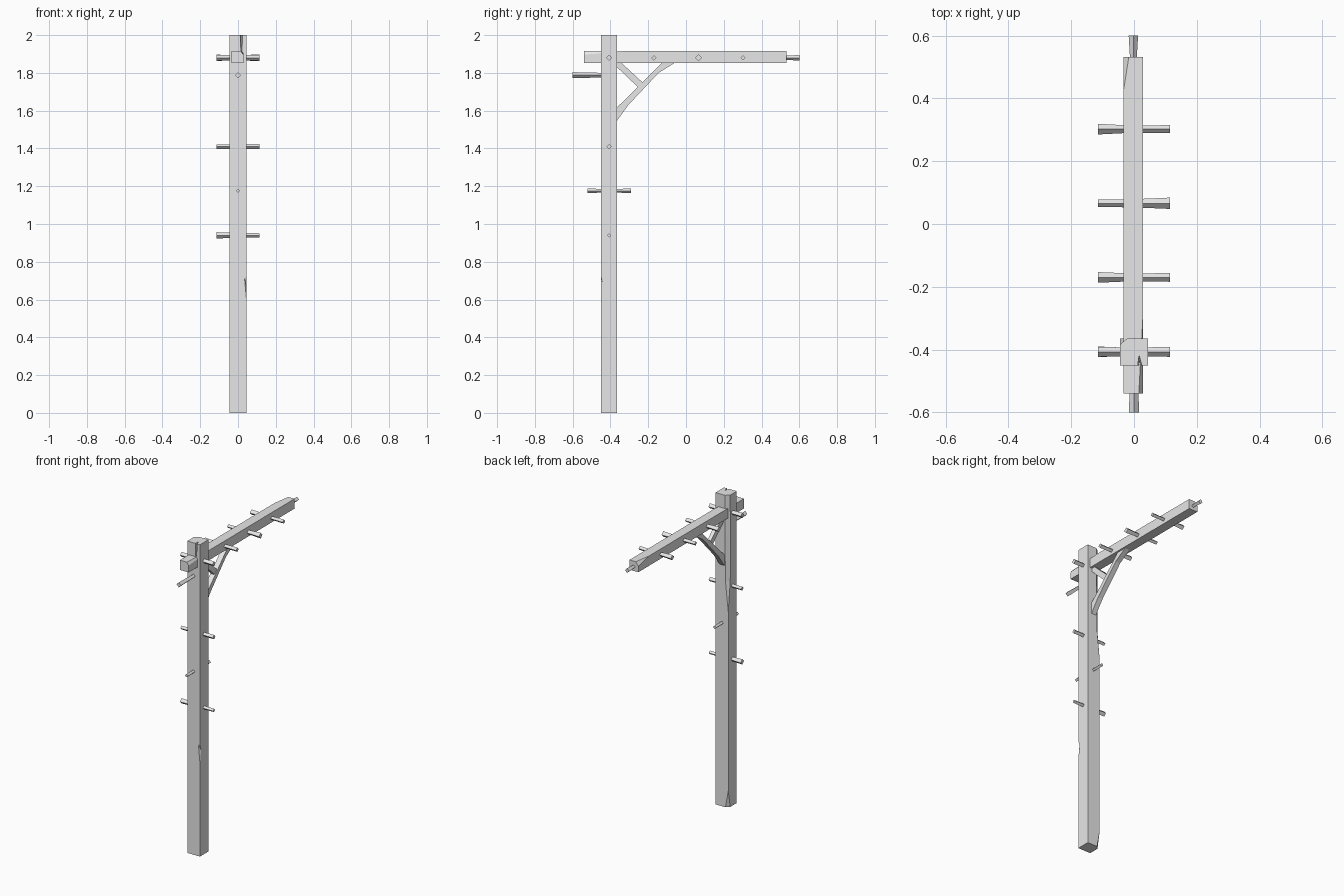
import bpy, bmesh
from mathutils import Vector

old = bpy.data.objects.get("Cube")
if old:
    bpy.data.objects.remove(old, do_unlink=True)

GREY = (0.8, 0.8, 0.8, 1)
wood = bpy.data.materials.new("weathered grey")
wood.use_nodes = True
wood.diffuse_color = GREY
wood.node_tree.nodes["Principled BSDF"].inputs["Base Color"].default_value = GREY


def finish(bm, name):
    bmesh.ops.recalc_face_normals(bm, faces=bm.faces[:])
    mesh = bpy.data.meshes.new(name)
    bm.to_mesh(mesh)
    bm.free()
    mesh.materials.append(wood)
    obj = bpy.data.objects.new(name, mesh)
    bpy.context.scene.collection.objects.link(obj)
    return obj


def hull(name, points):
    bm = bmesh.new()
    verts = [bm.verts.new(p) for p in points]
    bmesh.ops.convex_hull(bm, input=verts)
    return finish(bm, name)


def box(name, xs, ys, zs):
    return hull(name, [(x, y, z) for x in xs for y in ys for z in zs])


def chip(target, points):
    """Carve a wedge, given by its corners, out of a timber."""
    cutter = hull("chip_cutter", points)
    cutter.hide_render = True
    mod = target.modifiers.new("chip", 'BOOLEAN')
    mod.operation = 'DIFFERENCE'
    mod.solver = 'EXACT'
    mod.object = cutter
    bpy.context.view_layer.objects.active = target
    bpy.ops.object.modifier_apply(modifier=mod.name)
    bpy.data.objects.remove(cutter, do_unlink=True)


def peg(name, start, end, radii):
    """Four-sided peg with one diamond ring per radius."""
    start, end = Vector(start), Vector(end)
    axis = (end - start).normalized()
    up = Vector((0, 0, 1))
    side = axis.cross(up)
    bm = bmesh.new()
    rings = []
    for i, r in enumerate(radii):
        c = start.lerp(end, i / (len(radii) - 1))
        rings.append([bm.verts.new(c + d * r) for d in (up, side, -up, -side)])
    for a, b in zip(rings, rings[1:]):
        for k in range(4):
            n = (k + 1) % 4
            bm.faces.new((a[k], a[n], b[n], b[k]))
    bm.faces.new(rings[0])
    bm.faces.new(rings[-1])
    return finish(bm, name)


def plank(name, outline, half):
    """Extrude a side outline (y, z) across x."""
    bm = bmesh.new()
    face = bm.faces.new([bm.verts.new((-half, y, z)) for y, z in outline])
    new = bmesh.ops.extrude_face_region(bm, geom=[face])["geom"]
    bmesh.ops.translate(bm, vec=(2 * half, 0, 0),
                        verts=[v for v in new if isinstance(v, bmesh.types.BMVert)])
    return finish(bm, name)


# Upright post with worn corners
POST_Y = -0.407
post = box("post", (-0.045, 0.045), (-0.45, -0.364), (0, 2))


def back_corner(z, dx, dy):
    return [(-0.055, -0.354, z), (-0.045 + dx, -0.354, z), (-0.055, -0.364 - dy, z)]


chip(post, back_corner(2.02, 0.036, 0.028) + back_corner(1.45, 0.03, 0.03)
     + [(-0.046, -0.363, 1.24)])
chip(post, back_corner(-0.02, 0.034, 0.034) + [(-0.046, -0.363, 0.12)])
chip(post, [(0.05, -0.455, 0.74), (0.03, -0.455, 0.73),
            (0.05, -0.432, 0.66), (0.05, -0.455, 0.51)])
chip(post, [(0.01, -0.46, 2.01), (0.028, -0.46, 2.01),
            (0.016, -0.415, 2.01), (0.018, -0.455, 1.84)])

# Cross beam with worn ends
beam = box("beam", (-0.034, 0.028), (-0.54, 0.532), (1.852, 1.915))
chip(beam, [(0.035, -0.55, 1.925), (0.008, -0.55, 1.925), (0.035, -0.55, 1.885),
            (0.029, -0.27, 1.916)])
chip(beam, [(-0.044, 0.54, 1.925), (-0.008, 0.54, 1.925), (-0.044, 0.54, 1.875),
            (-0.035, 0.41, 1.916)])

# Curved brace and its short strut
plank("brace", [(-0.37, 1.54), (-0.305, 1.63), (-0.145, 1.80), (-0.055, 1.856),
                (-0.125, 1.856), (-0.235, 1.745), (-0.33, 1.65), (-0.37, 1.615)], 0.017)
plank("strut", [(-0.37, 1.856), (-0.345, 1.856), (-0.225, 1.745),
                (-0.25, 1.72), (-0.37, 1.835)], 0.012)

# Side pegs through the post and beam: y, z, radii from right to left
SIDE_PEGS = [
    (POST_Y, 0.94, (0.017, 0.012, 0.011)),
    (POST_Y, 1.41, (0.012, 0.012, 0.014)),
    (POST_Y, 1.88, (0.016, 0.013, 0.016)),
    (-0.17, 1.88, (0.017, 0.012, 0.014)),
    (0.066, 1.88, (0.012, 0.013, 0.018)),
    (0.302, 1.88, (0.017, 0.011, 0.013)),
]
for i, (y, z, radii) in enumerate(SIDE_PEGS):
    peg(f"side_peg_{i + 1}", (-0.115, y, z), (0.115, y, z), radii)

# Pegs running front to back
peg("post_peg", (0, -0.522, 1.176), (0, -0.29, 1.176), (0.011, 0.01, 0.011))
peg("front_peg", (0, -0.6, 1.788), (0, -0.40, 1.788), (0.016, 0.011))
peg("beam_end_peg", (-0.002, 0.48, 1.88), (-0.002, 0.6, 1.88), (0.008, 0.015))
